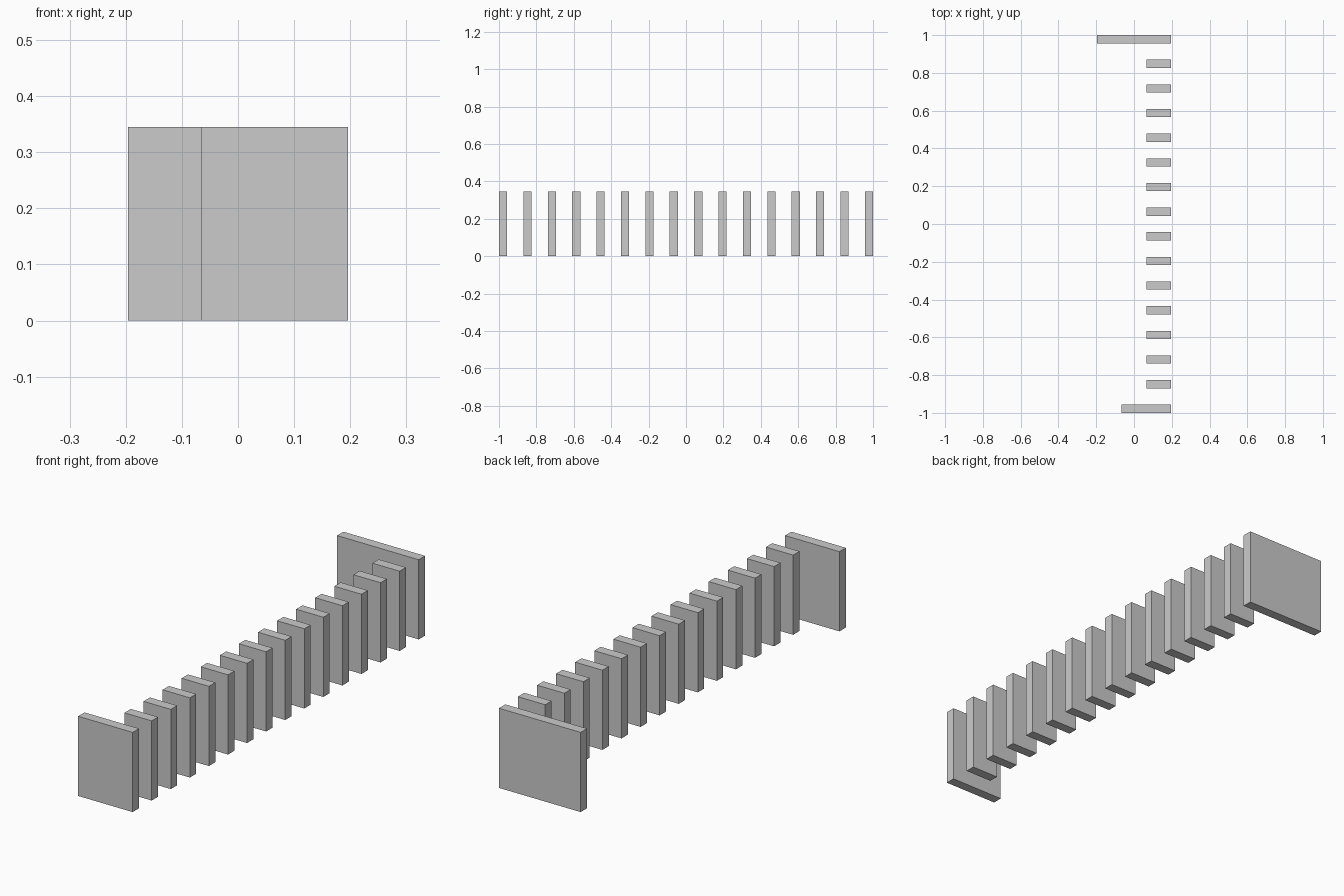
import bpy

if "Cube" in bpy.data.objects:
    bpy.data.objects.remove(bpy.data.objects["Cube"])

STEP = 2 / (15 + 1 / 3)    # spacing between slats
THICK = STEP / 3           # slat thickness
HEIGHT = 0.345
RIGHT = 1.5 * STEP         # shared right edge of all slats
COUNT = 16


def slat(name, index, width):
    y = -1 + THICK / 2 + index * STEP
    bpy.ops.mesh.primitive_cube_add(size=1, location=(RIGHT - width / 2, y, HEIGHT / 2))
    obj = bpy.context.object
    obj.name = name
    obj.scale = (width, THICK, HEIGHT)
    bpy.ops.object.transform_apply(location=False, rotation=False, scale=True)


# Medium panel at the front, wide panel at the back
slat("front_panel", 0, 2 * STEP)
slat("back_panel", COUNT - 1, 3 * STEP)

# Row of narrow slats between them
for i in range(1, COUNT - 1):
    slat(f"slat_{i:02d}", i, STEP)
